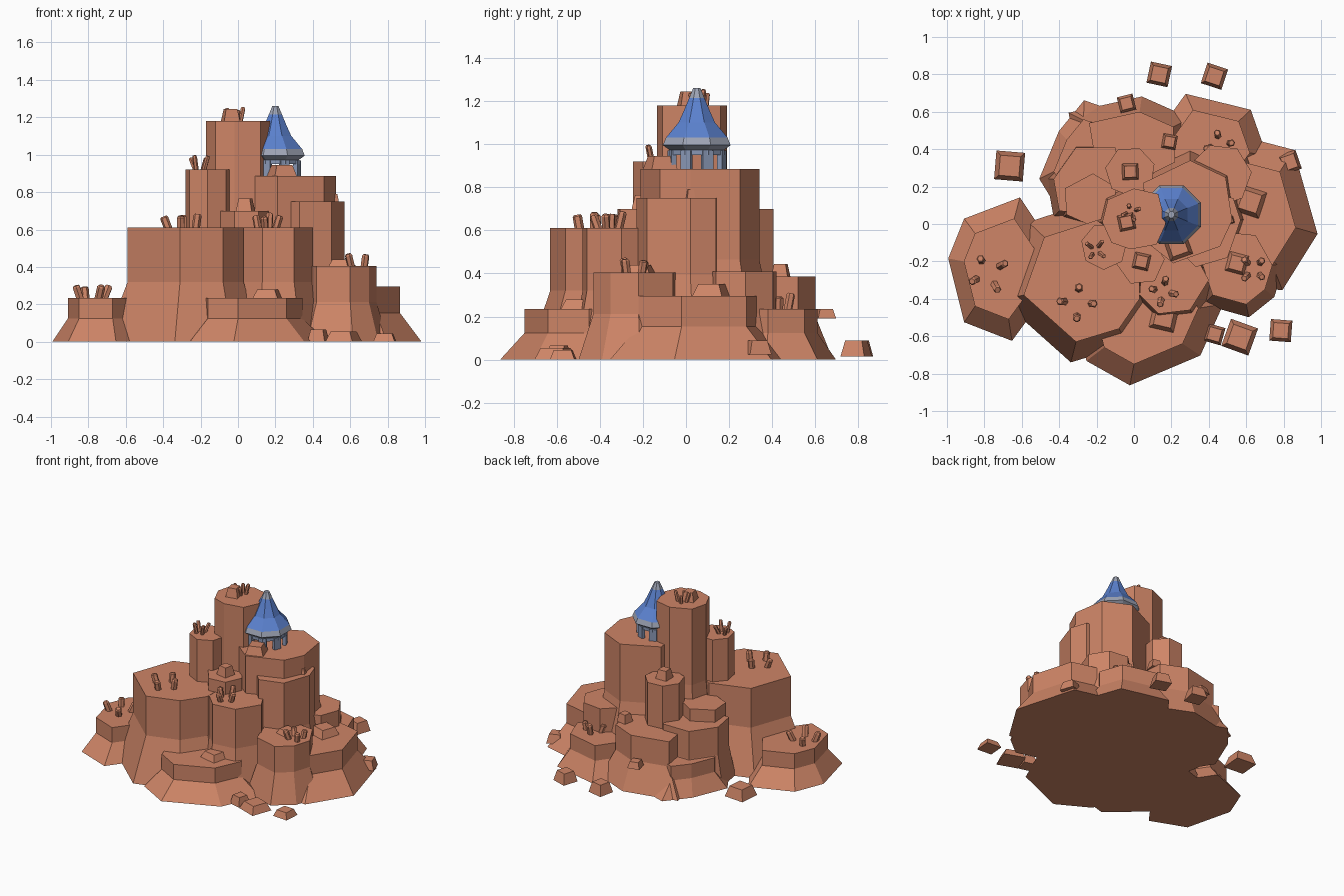
import bpy, bmesh, math, random
from mathutils import Matrix, Vector

if "Cube" in bpy.data.objects:
    bpy.data.objects.remove(bpy.data.objects["Cube"])
random.seed(4)

def mat(name, rgb):
    m = bpy.data.materials.new(name)
    m.diffuse_color = (*rgb, 1)
    m.use_nodes = True
    m.node_tree.nodes["Principled BSDF"].inputs["Base Color"].default_value = m.diffuse_color
    return m

CLAY = mat("terracotta rock", (0.62, 0.235, 0.135))
BLUE = mat("roof blue", (0.105, 0.22, 0.62))
GREY = mat("blue grey wall", (0.25, 0.31, 0.46))
PALE = mat("pale grey trim", (0.34, 0.37, 0.46))

def finish(name, bm, *mats):
    bmesh.ops.recalc_face_normals(bm, faces=bm.faces)
    me = bpy.data.meshes.new(name)
    bm.to_mesh(me)
    bm.free()
    for m in mats:
        me.materials.append(m)
    ob = bpy.data.objects.new(name, me)
    bpy.context.collection.objects.link(ob)
    return ob

def loft(bm, rings, mats=None):
    """Skin a stack of equal-count rings and cap both ends."""
    rs = [[bm.verts.new(p) for p in r] for r in rings]
    n = len(rs[0])
    for k, (a, b) in enumerate(zip(rs, rs[1:])):
        for i in range(n):
            f = bm.faces.new((a[i], a[(i + 1) % n], b[(i + 1) % n], b[i]))
            f.material_index = mats[k] if mats else 0
    bm.faces.new(rs[0][::-1]).material_index = mats[0] if mats else 0
    bm.faces.new(rs[-1]).material_index = mats[-1] if mats else 0

def pillar(name, pts, top, flare):
    """Upright rock column with a vertical wall and a flared foot."""
    cx = sum(p[0] for p in pts) / len(pts)
    cy = sum(p[1] for p in pts) / len(pts)
    bm = bmesh.new()
    foot = [(cx + (x - cx) * flare, cy + (y - cy) * flare, 0) for x, y in pts]
    loft(bm, [foot, [(x, y, top * 0.525) for x, y in pts], [(x, y, top) for x, y in pts]])
    finish(name, bm, CLAY)

def round_pillar(name, x, y, r, top, sides, turn, flare=1.3):
    a = [turn + 2 * math.pi * i / sides for i in range(sides)]
    pillar(name, [(x + r * math.cos(t), y + r * math.sin(t)) for t in a], top, flare)

# Large rock columns
pillar("left_low_rock", [(-.64, .03), (-.52, -.15), (-.545, -.34), (-.67, -.51), (-.85, -.44),
                         (-.91, -.2), (-.85, -.05)], .235, 1.42)
pillar("big_left_column", [(-.59, -.38), (-.48, -.07), (-.2, .02), (.03, -.13), (.03, -.4),
                           (-.08, -.56), (-.31, -.63)], .61, 1.34)
pillar("front_low_rock", [(0, -.75), (.26, -.64), (.345, -.45), (.2, -.25), (-.1, -.25),
                          (-.2, -.5), (-.16, -.66)], .235, 1.45)
pillar("front_column", [(.03, -.38), (.13, -.48), (.3, -.46), (.4, -.3), (.33, -.17),
                        (.15, -.15), (.04, -.24)], .61, 1.36)
pillar("house_column", [(.05, .22), (.3, .34), (.49, .25), (.525, .02), (.46, -.12),
                        (.21, -.21), (.07, -.1)], .885, 1.36)
pillar("house_column_shoulder", [(.57, .02), (.53, .14), (.3, .15), (.2, -.1), (.33, -.23),
                                 (.5, -.18)], .75, 1.36)
pillar("tall_tower", [(-.17, .01), (-.14, .13), (0, .19), (.13, .16), (.17, 0), (.12, -.11),
                      (-.02, -.135), (-.12, -.1)], 1.18, 1.36)
pillar("right_front_column", [(.74, -.22), (.65, -.06), (.45, -.04), (.36, -.2), (.42, -.38),
                              (.6, -.43), (.7, -.35)], .405, 1.36)
pillar("right_low_rock", [(.865, -.02), (.78, .28), (.55, .34), (.38, .1), (.48, -.2),
                          (.74, -.22)], .295, 1.5)
pillar("back_right_rock", [(.315, .61), (.56, .55), (.62, .38), (.5, .22), (.25, .22),
                           (.2, .45)], .235, 1.42)
pillar("back_rock", [(.03, .6), (.21, .52), (.22, .33), (0, .22), (-.2, .3), (-.24, .54)], .385, 1.45)
pillar("back_left_low_rock", [(-.43, .28), (-.36, .45), (-.27, .56), (-.1, .5), (-.15, .2),
                              (-.35, .15)], .22, 1.5)
pillar("back_left_column", [(-.43, .24), (-.31, .41), (-.1, .41), (-.05, .2), (-.2, .05),
                            (-.4, .07)], .43, 1.2)
pillar("back_left_upper_column", [(-.37, .19), (-.22, .27), (-.1, .2), (-.1, .05), (-.25, 0),
                                  (-.36, .05)], .52, 1.2)
# Smaller round-ish columns
round_pillar("small_tower", -.16, -.12, .125, .92, 7, .2, 1.36)
round_pillar("small_middle_column", .035, -.2, .13, .7, 6, .1)
round_pillar("small_back_column", -.02, .28, .135, .7, 7, .3)
round_pillar("right_back_ledge", .46, .26, .17, .41, 7, .1)

# Tapered boulders: x, y, z, half size, height
boulders = [(.135, .8, .015, .06, .075), (.43, .79, .015, .06, .075), (-.665, .31, .015, .08, .075),
            (.43, -.59, 0, .05, .065), (.565, -.605, 0, .08, .055), (.785, -.57, 0, .06, .045),
            (.83, .33, .025, .055, .065), (-.04, .645, .19, .045, .045),
            (-.04, .01, 1.18, .045, .065), (.04, -.2, .7, .045, .065), (-.02, .28, .7, .045, .065),
            (.19, .44, .385, .04, .06), (.55, -.21, .405, .055, .035), (.62, .12, .295, .075, .055),
            (.16, -.5, .235, .07, .045), (.235, -.12, .885, .065, .06), (.515, .02, .75, .02, .04)]
for i, (x, y, z, r, h) in enumerate(boulders):
    bm = bmesh.new()
    t = random.uniform(-.4, .4)
    rings = []
    for s, dz in ((1, 0), (.7, h)):
        rings.append([(x + r * s * 1.36 * math.cos(t + math.pi * (.25 + .5 * k)),
                       y + r * s * 1.36 * math.sin(t + math.pi * (.25 + .5 * k)), z + dz)
                      for k in range(4)])
    loft(bm, rings)
    finish(f"boulder_{i + 1}", bm, CLAY)

# Clusters of leaning stone shards: x, y, z, spread, thickness, length
clusters = [(-.78, -.26, .235, .075, .022, .075), (-.3, -.42, .61, .075, .022, .075),
            (-.205, -.14, .92, .03, .013, .08), (-.015, .065, 1.18, .03, .013, .08),
            (.155, -.36, .61, .05, .02, .08), (.64, -.24, .405, .05, .02, .07),
            (.46, .42, .235, .055, .02, .08)]
for i, (x, y, z, s, r, h) in enumerate(clusters):
    bm = bmesh.new()
    for k in range(4):
        a = .5 + i + k * math.pi / 2
        lean = random.uniform(.1, .5)
        axis = Vector((-math.sin(a), math.cos(a), 0))
        m = (Matrix.Translation((x + s * math.cos(a), y + s * math.sin(a), z)) @
             Matrix.Rotation(lean, 4, axis) @ Matrix.Rotation(a, 4, 'Z'))
        top = h * random.uniform(.7, 1)
        rings = [[m @ Vector((q * r * math.cos(math.pi * j / 3), q * r * math.sin(math.pi * j / 3), dz))
                  for j in range(6)] for q, dz in ((1, -.02), (1, top * .88), (.7, top))]
        loft(bm, rings)
    finish(f"shard_cluster_{i + 1}", bm, CLAY)

# Open pavilion on the right tower
HX, HY = .2, .05
def ring(r, z, n=8):
    return [(HX + r * math.cos(math.pi * (2 * k + 1) / n), HY + r * math.sin(math.pi * (2 * k + 1) / n), z)
            for k in range(n)]

bm = bmesh.new()
for k in range(8):  # corner posts
    a = math.pi * (2 * k + 1) / 8
    m = Matrix.Translation((HX + .125 * math.cos(a), HY + .125 * math.sin(a), .925)) @ Matrix.Rotation(a, 4, 'Z')
    bmesh.ops.create_cube(bm, size=1, matrix=m @ Matrix.Diagonal((.025, .052, .09, 1)))
loft(bm, [ring(.14, .95), ring(.14, .972)])
finish("pavilion_posts", bm, GREY)

# Eaves, flared roof and finial
bm = bmesh.new()
prof = [(.12, .962), (.17, .995), (.155, 1.03), (.092, 1.1), (.065, 1.155), (.038, 1.215), (.018, 1.26)]
loft(bm, [ring(r, z) for r, z in prof], [0, 0, 1, 1, 1, 0])
finish("pavilion_roof", bm, PALE, BLUE)
